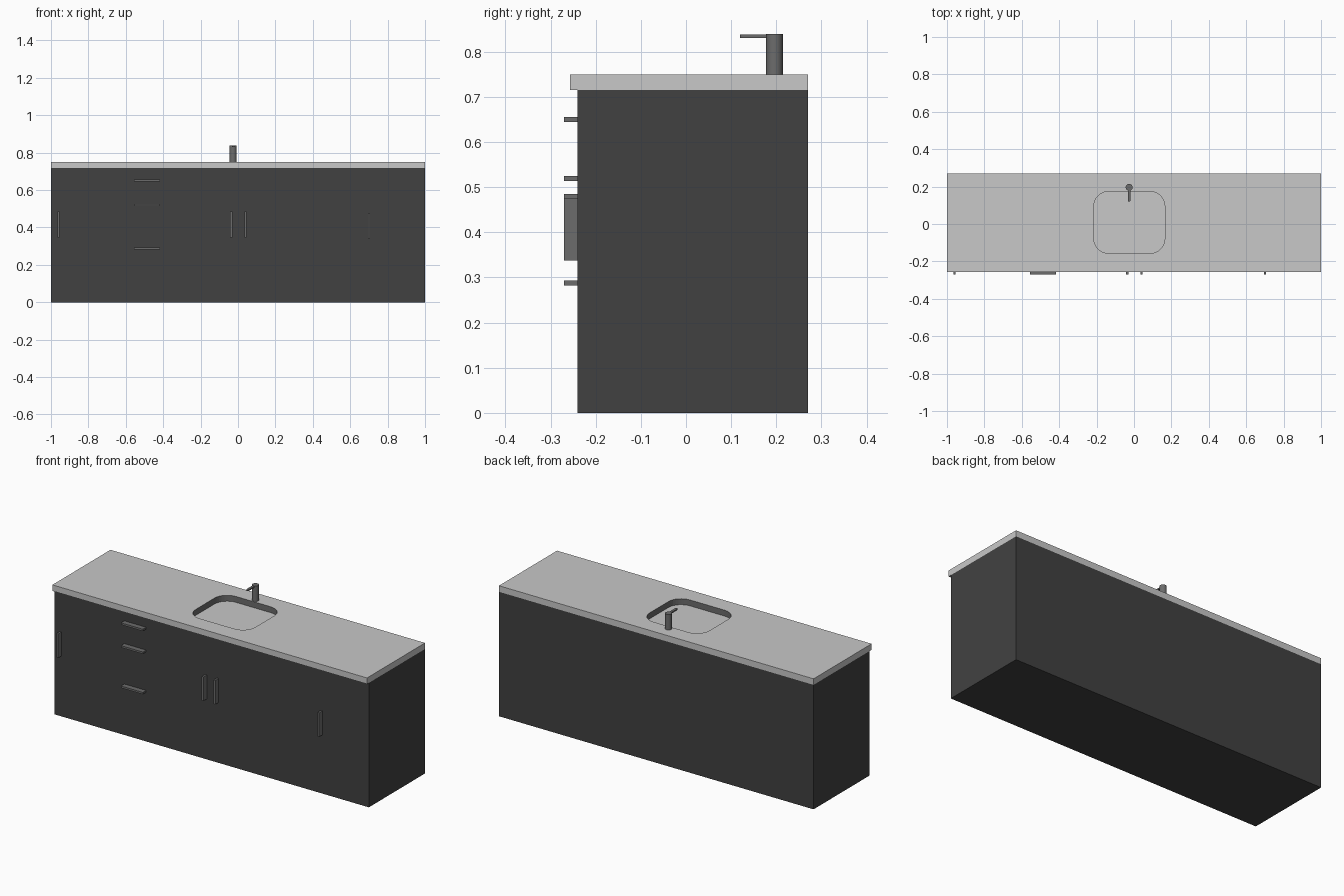
import bpy, bmesh, math

if "Cube" in bpy.data.objects:
    bpy.data.objects.remove(bpy.data.objects["Cube"])


def material(name, v):
    m = bpy.data.materials.new(name)
    m.diffuse_color = (v, v, v, 1)
    m.use_nodes = True
    m.node_tree.nodes["Principled BSDF"].inputs["Base Color"].default_value = m.diffuse_color
    return m


DARK = material("dark cabinet", 0.053)
LIGHT = material("light worktop", 0.58)
METAL = material("grey metal", 0.15)


def rounded_rect(x0, x1, y0, y1, r, seg=8):
    pts = []
    corners = [(x1 - r, y1 - r), (x0 + r, y1 - r), (x0 + r, y0 + r), (x1 - r, y0 + r)]
    for q, (cx, cy) in enumerate(corners):
        for i in range(seg + 1):
            a = (q + i / seg) * math.pi / 2
            pts.append((cx + r * math.cos(a), cy + r * math.sin(a)))
    return pts


def prism(name, loops, z0, z1, mats):
    """Extrude a flat outline (first loop) with optional holes from z0 to z1."""
    bm = bmesh.new()
    edges = []
    for loop in loops:
        vs = [bm.verts.new((x, y, z0)) for x, y in loop]
        edges += [bm.edges.new((vs[i - 1], vs[i])) for i in range(len(vs))]
    if len(loops) == 1:
        bm.faces.new(vs)
    else:
        bmesh.ops.triangle_fill(bm, edges=edges, use_beauty=True)
    ext = bmesh.ops.extrude_face_region(bm, geom=bm.faces[:])
    top = [g for g in ext["geom"] if isinstance(g, bmesh.types.BMVert)]
    bmesh.ops.translate(bm, verts=top, vec=(0, 0, z1 - z0))
    bmesh.ops.recalc_face_normals(bm, faces=bm.faces[:])
    # walls of a hole take the second material
    if len(mats) > 1:
        for f in bm.faces:
            c = f.calc_center_median()
            if abs(f.normal.z) < 0.5 and abs(c.x) < 0.5 and abs(c.y) < 0.2:
                f.material_index = 1
    me = bpy.data.meshes.new(name)
    bm.to_mesh(me)
    bm.free()
    for m in mats:
        me.materials.append(m)
    ob = bpy.data.objects.new(name, me)
    bpy.context.collection.objects.link(ob)
    return ob


def rect(x0, x1, y0, y1):
    return [(x0, y0), (x1, y0), (x1, y1), (x0, y1)]


FRONT, BACK, TOP = -0.24, 0.27, 0.715

# cabinet body with a fine seam in the front
s, w = 0.244, 0.001
prism("cabinet", [[(-1, FRONT), (s - w, FRONT), (s - w, FRONT + 0.008), (s + w, FRONT + 0.008),
                   (s + w, FRONT), (1, FRONT), (1, BACK), (-1, BACK)]], 0, TOP, [DARK])

# worktop with rounded sink opening, and the sink floor
hole = rounded_rect(-0.215, 0.165, -0.157, 0.174, 0.08)
prism("worktop", [rect(-1, 1, -0.257, BACK), hole], TOP, 0.75, [LIGHT, METAL])
prism("sink_floor", [hole], TOP - 0.002, TOP + 0.001, [LIGHT])

# upright door handles: x, bottom
for x, z in [(-0.96, 0.347), (-0.036, 0.347), (0.039, 0.347), (0.70, 0.338)]:
    prism("door_handle", [rect(x - 0.0055, x + 0.0055, -0.27, FRONT)], z, z + 0.138, [METAL])

# level drawer handles
for z in (0.645, 0.514, 0.282):
    prism("drawer_handle", [rect(-0.555, -0.416, -0.27, FRONT)], z, z + 0.011, [METAL])

# tap: round post and flat spout with a narrowed tip
tx, ty = -0.026, 0.196
bpy.ops.mesh.primitive_cylinder_add(vertices=32, radius=0.0185, depth=0.089,
                                    location=(tx, ty, 0.7945))
post = bpy.context.object
post.name = "tap_post"
post.data.materials.append(METAL)
bpy.ops.object.shade_smooth_by_angle(angle=math.radians(30))
prism("tap_spout", [[(tx - 0.007, ty), (tx - 0.007, 0.125), (tx - 0.004, 0.12),
                     (tx + 0.004, 0.12), (tx + 0.007, 0.125), (tx + 0.007, ty)]],
      0.831, 0.8385, [METAL])
